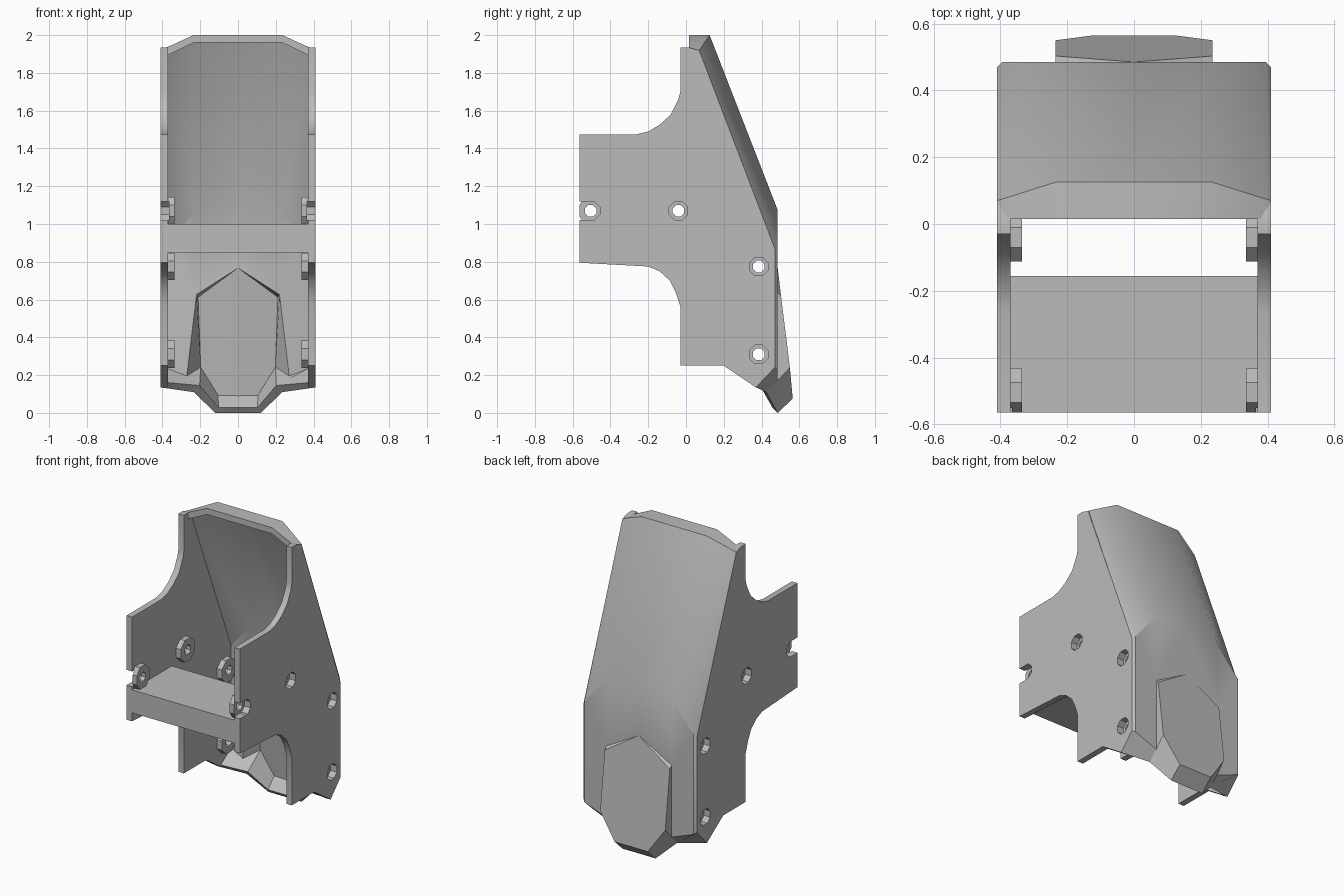
import bpy, bmesh, math
from mathutils import Matrix

if "Cube" in bpy.data.objects:
    bpy.data.objects.remove(bpy.data.objects["Cube"])

grey = bpy.data.materials.new("plain grey")
grey.use_nodes = True
grey.diffuse_color = (0.5, 0.5, 0.5, 1)
grey.node_tree.nodes["Principled BSDF"].inputs["Base Color"].default_value = (0.5, 0.5, 0.5, 1)

W, T = 0.41, 0.04        # half width, wall thickness
INNER = W - T


def finish(bm, name):
    bmesh.ops.recalc_face_normals(bm, faces=bm.faces)
    me = bpy.data.meshes.new(name)
    bm.to_mesh(me)
    bm.free()
    ob = bpy.data.objects.new(name, me)
    me.materials.append(grey)
    bpy.context.collection.objects.link(ob)
    return ob


def activate(ob):
    bpy.ops.object.select_all(action='DESELECT')
    ob.select_set(True)
    bpy.context.view_layer.objects.active = ob


def prism(name, profile, x0, x1):
    """Extrude a (y, z) outline along x."""
    bm = bmesh.new()
    face = bm.faces.new([bm.verts.new((x0, y, z)) for y, z in profile])
    ext = bmesh.ops.extrude_face_region(bm, geom=[face])
    verts = [v for v in ext["geom"] if isinstance(v, bmesh.types.BMVert)]
    bmesh.ops.translate(bm, verts=verts, vec=(x1 - x0, 0, 0))
    return finish(bm, name)


def disc(y, z, r, sides=8):
    """Regular outline, trimmed at the front edge of the plate."""
    step = 2 * math.pi / sides
    return [(y + r * math.cos((i + .5) * step), z + r * math.sin((i + .5) * step))
            for i in range(sides)]


def boolean(ob, tool, op):
    mod = ob.modifiers.new(op, 'BOOLEAN')
    mod.operation, mod.solver, mod.object = op, 'EXACT', tool
    activate(ob)
    bpy.ops.object.modifier_apply(modifier=mod.name)
    bpy.data.objects.remove(tool)


# Side plates with bosses, countersunk holes and an open slot at the front
FRONT = -0.565
plate_outline = [
    (FRONT, 1.475), (-.26, 1.475), (-.2, 1.49), (-.14, 1.525), (-.08, 1.58), (-.04, 1.66),
    (-.03, 1.7), (-.03, 1.935), (.015, 1.935), (.065, 1.92), (.47, .87), (.47, .24),
    (.37, .135), (.2, .25), (-.03, .25), (-.03, .565), (-.055, .64), (-.085, .70),
    (-.14, .75), (-.2, .775), (FRONT, .795)]
holes = [(-.505, 1.07), (-.04, 1.07), (.385, .775), (.385, .31)]

for side, s in (("left", 1), ("right", -1)):
    plate = prism(side + "_side_plate", plate_outline, s * INNER, s * W)
    for y, z in holes:
        ring = [(max(a, FRONT), b) for a, b in disc(y, z, .078)]
        boolean(plate, prism("boss", ring, s * .335, s * (W - .01)), 'UNION')
    for y, z in holes:
        boolean(plate, prism("recess", disc(y, z, .053), s * .365, s * .5), 'DIFFERENCE')
        boolean(plate, prism("bore", disc(y, z, .033), s * .3, s * .5), 'DIFFERENCE')
    slot = [(-.65, 1.02), (-.505, 1.02), (-.505, 1.12), (-.65, 1.12)]
    boolean(plate, prism("slot", slot, s * .365, s * .5), 'DIFFERENCE')

# Cross bar joining the plates
prism("cross_bar", [(FRONT, .85), (-.155, .85), (-.155, 1.0), (FRONT, 1.0)], -INNER, INNER)

# Back shell: sloped hood, flat rear panel, raised bump and turned-in lower lip
P = dict(
    top0=(0, .125, 2), top1=(.235, .125, 2), top2=(W, .07, 1.92),
    bend0=(0, .485, 1.075), bend1=(.235, .485, 1.075), bend2=(.395, .485, .885),
    bend3=(W, .47, .87),
    arch0=(0, .485, .77), arch1=(.235, .485, .64), ridge=(.235, .503, .62),
    heel=(.235, .55, .24), tip1=(.12, .565, .075), tip0=(0, .565, .075),
    toe1=(.12, .485, 0), toe0=(0, .485, 0),
    panel1=(.235, .485, .17), panel2=(.395, .485, .23), panel3=(W, .47, .24),
    lip1=(.235, .425, .11), lip2=(W, .37, .135))
patches = [
    "top0 top1 bend1 bend0", "top1 top2 bend3 bend2 bend1",
    "bend0 bend1 arch1 arch0", "bend1 bend2 panel2 panel1 arch1",
    "bend2 bend3 panel3 panel2", "arch0 arch1 ridge",
    "arch1 panel1 heel ridge", "arch0 ridge heel tip1 tip0",
    "tip0 tip1 toe1 toe0", "heel lip1 toe1 tip1", "panel1 lip1 heel",
    "panel1 panel2 panel3 lip2 lip1"]
bm = bmesh.new()
for s in (1, -1):
    v = {k: bm.verts.new((s * x, y, z)) for k, (x, y, z) in P.items()}
    for patch in patches:
        bm.faces.new([v[k] for k in patch.split()])
bmesh.ops.remove_doubles(bm, verts=bm.verts, dist=1e-4)
shell = finish(bm, "back_shell")
# Make sure normals face outward so that the wall grows inward
hood = max(shell.data.polygons, key=lambda p: p.center.z)
if hood.normal.y < 0:
    shell.data.flip_normals()
solid = shell.modifiers.new("wall", 'SOLIDIFY')
solid.thickness, solid.offset = T, -1
solid.use_even_offset = True
solid.thickness_clamp = 1
activate(shell)
bpy.ops.object.modifier_apply(modifier="wall")

# Top rim: a bevelled band running forward from the hood edge
bm = bmesh.new()
band = [(W, 1.92, .07), (.235, 2, .125), (-.235, 2, .125), (-W, 1.92, .07),
        (-INNER, 1.895, .07), (-.235, 1.96, .12), (.235, 1.96, .12), (INNER, 1.895, .07)]
near = [bm.verts.new((x, .015, z)) for x, z, y in band]
far = [bm.verts.new((x, y, z)) for x, z, y in band]
for i in range(8):
    j = (i + 1) % 8
    bm.faces.new((near[i], near[j], far[j], far[i]))
for loop in (near, far):
    for i in range(3):
        bm.faces.new((loop[i], loop[i + 1], loop[6 - i], loop[7 - i]))
finish(bm, "top_rim")

# Soft shading with sharp corners kept
for ob in bpy.context.collection.objects:
    if ob.type == 'MESH':
        activate(ob)
        bpy.ops.object.shade_smooth_by_angle(angle=math.radians(28))
